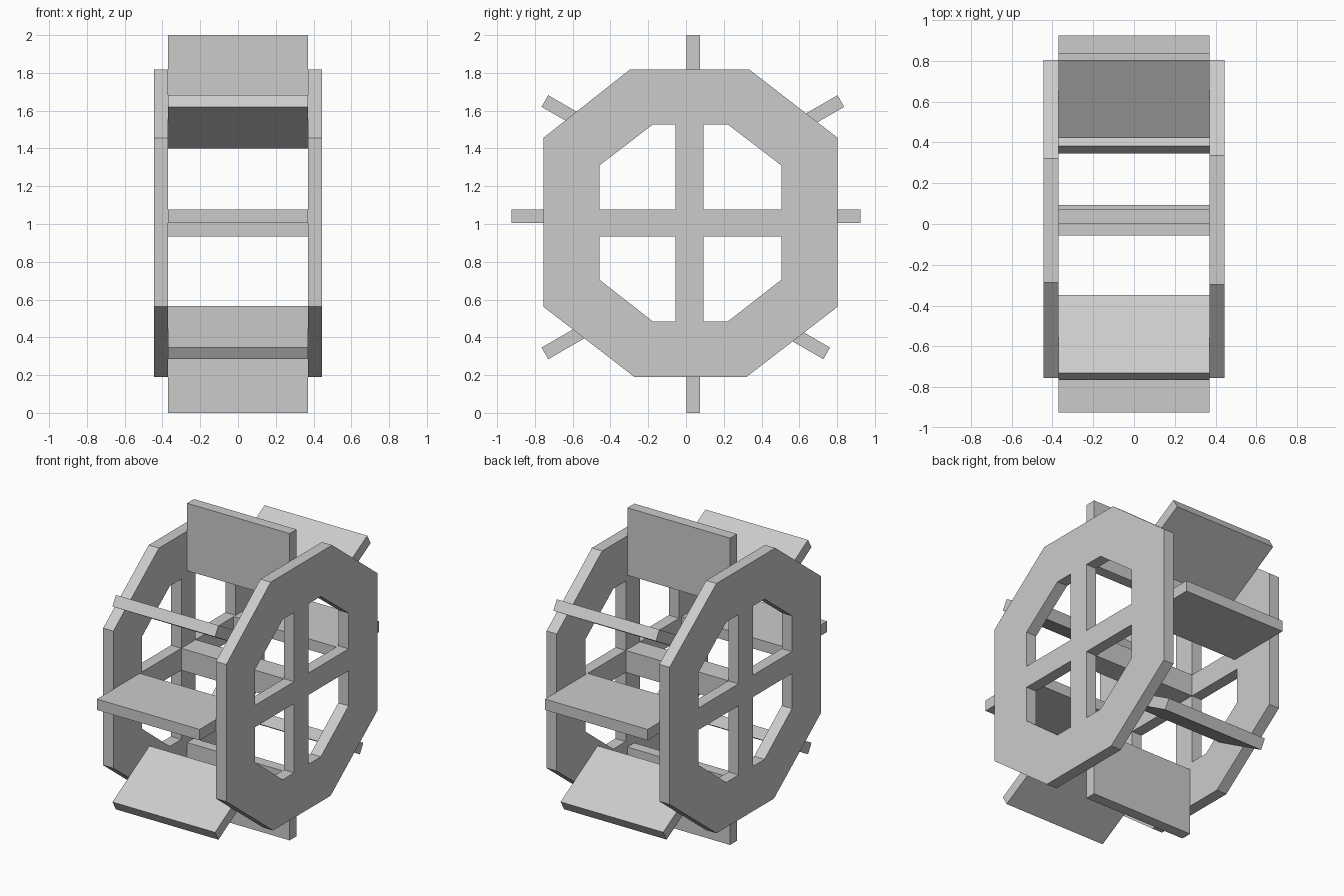
import bpy
from math import radians, sin, cos
from mathutils import Matrix, Vector

if "Cube" in bpy.data.objects:
    bpy.data.objects.remove(bpy.data.objects["Cube"])

X_IN, X_OUT = 0.37, 0.444      # inner and outer faces of the wheels
LENGTH, THICK = 0.44, 0.071    # paddle board section


def make_wheel(name, x, top_flat):
    """Octagonal wheel with four window openings, drawn as (y, z) outlines."""
    outer = [(-0.273, 0.19), (0.32, 0.19), (0.803, 0.562), (0.803, 1.456),
             (top_flat[1], 1.818), (top_flat[0], 1.818), (-0.755, 1.456), (-0.755, 0.562)]
    loops = [outer]
    # each window: spoke corner, side, chamfer and flat of the inner octagon
    for spoke_y, side_y, flat_y in ((-0.056, -0.458, -0.174), (0.092, 0.505, 0.22)):
        for spoke_z, chamfer_z, flat_z in ((0.934, 0.705, 0.483), (1.077, 1.31, 1.528)):
            loops.append([(spoke_y, spoke_z), (side_y, spoke_z), (side_y, chamfer_z),
                          (flat_y, flat_z), (spoke_y, flat_z)])
    curve = bpy.data.curves.new(name + "_outline", 'CURVE')
    curve.dimensions = '2D'
    curve.fill_mode = 'BOTH'
    curve.extrude = (X_OUT - X_IN) / 2
    for loop in loops:
        spline = curve.splines.new('POLY')
        spline.points.add(len(loop) - 1)
        for point, (y, z) in zip(spline.points, loop):
            point.co = (y, z, 0, 1)
        spline.use_cyclic_u = True
    temp = bpy.data.objects.new(name + "_outline", curve)
    bpy.context.collection.objects.link(temp)
    bpy.context.view_layer.update()
    graph = bpy.context.evaluated_depsgraph_get()
    mesh = bpy.data.meshes.new_from_object(temp.evaluated_get(graph))
    bpy.data.objects.remove(temp)
    # stand the outline up: local x -> y, local y -> z, thickness -> x
    mesh.transform(Matrix(((0, 0, 1, x), (1, 0, 0, 0), (0, 1, 0, 0), (0, 0, 0, 1))))
    mesh.shade_flat()
    bpy.context.collection.objects.link(bpy.data.objects.new(name, mesh))


def make_beam(name, y, z, length, thick, angle=0):
    """Board spanning between the wheels, centred at (y, z), tilted about x."""
    bpy.ops.mesh.primitive_cube_add(size=1, location=(0, y, z),
                                    rotation=(radians(angle), 0, 0))
    obj = bpy.context.object
    obj.name = name
    obj.scale = (2 * X_IN, length, thick)


# Two wheels and the square axle
mid = (X_IN + X_OUT) / 2
make_wheel("right_wheel", mid, (-0.297, 0.335))
make_wheel("left_wheel", -mid, (-0.286, 0.32))
make_beam("axle", 0.018, 1.0055, 0.148, 0.143)

# Paddles: middle of the outer end, and direction pointing outward
paddles = {
    "back": (0.924, 1.042, 0),
    "upper_back": (0.82, 1.651, 30),
    "top": (0.039, 2.0, 90),
    "upper_front": (-0.747, 1.651, 150),
    "front": (-0.924, 1.042, 180),
    "lower_front": (-0.747, 0.315, 210),
    "bottom": (0.039, 0.0, 270),
    "lower_back": (0.745, 0.315, 330),
}
for name, (y, z, angle) in paddles.items():
    a = radians(angle)
    make_beam(name + "_paddle", y - cos(a) * LENGTH / 2, z - sin(a) * LENGTH / 2,
              LENGTH, THICK, angle)
